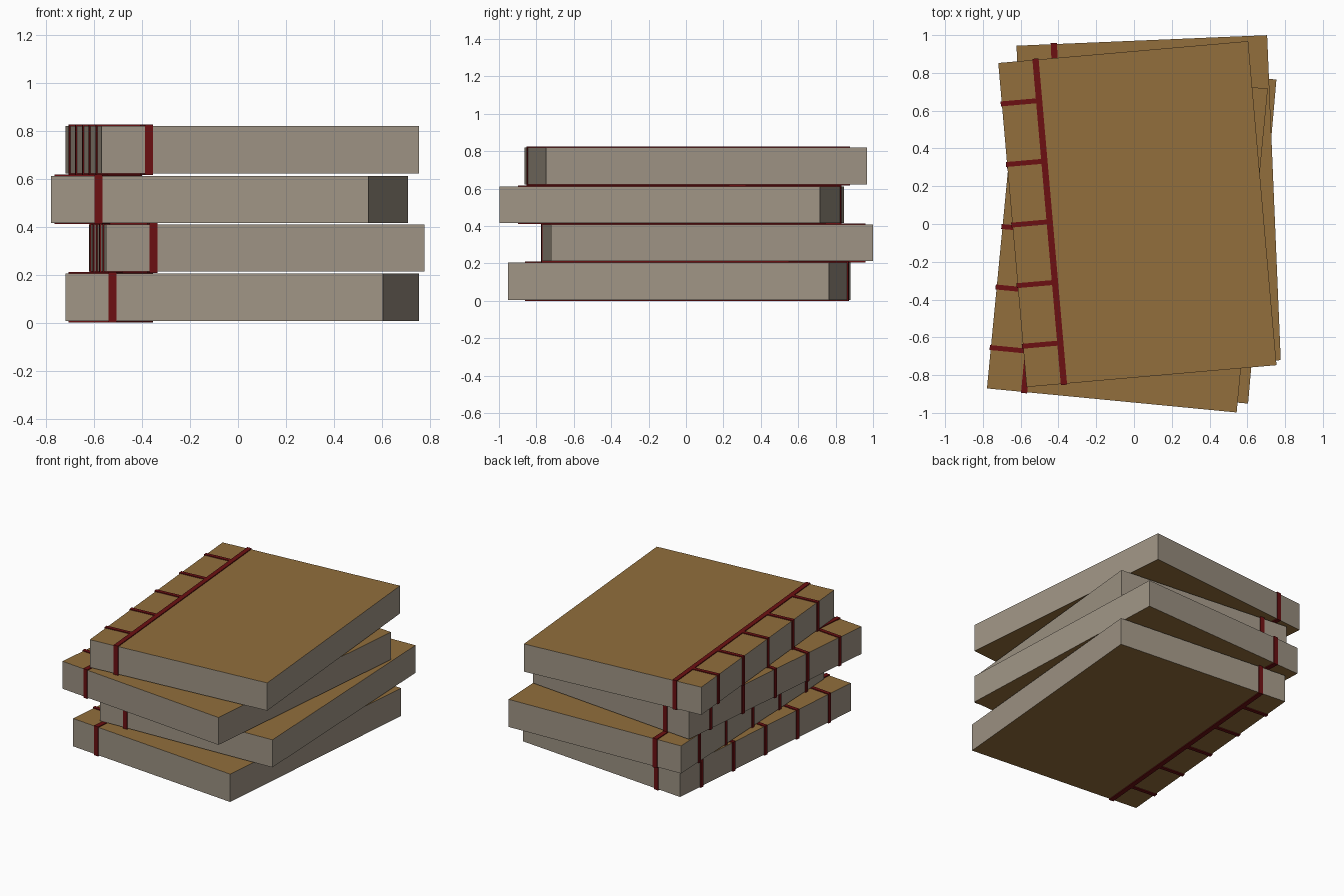
import bpy, bmesh, math
from mathutils import Matrix, Vector

if "Cube" in bpy.data.objects:
    bpy.data.objects.remove(bpy.data.objects["Cube"])


def material(name, rgb):
    m = bpy.data.materials.new(name)
    m.diffuse_color = (*rgb, 1)
    m.use_nodes = True
    m.node_tree.nodes["Principled BSDF"].inputs["Base Color"].default_value = m.diffuse_color
    return m


COVER = material("brown cover", (0.287, 0.156, 0.045))
PAGES = material("grey pages", (0.35, 0.30, 0.235))
THREAD = material("red thread", (0.15, 0.005, 0.006))

W, D = 1.328, 1.722      # book width and depth
HX, HY = W / 2, D / 2
T = 0.006                # thread thickness
LINE_X = -HX + 0.198     # long thread position
LINE_W, STITCH_W = 0.033, 0.026


def add_box(bm, lo, hi):
    lo, hi = Vector(lo), Vector(hi)
    size = hi - lo
    mat = Matrix.Translation((lo + hi) / 2) @ Matrix.Diagonal((*size, 1))
    bmesh.ops.create_cube(bm, size=1, matrix=mat)


def finish(bm, name, mats, place):
    mesh = bpy.data.meshes.new(name)
    bm.to_mesh(mesh)
    bm.free()
    for m in mats:
        mesh.materials.append(m)
    ob = bpy.data.objects.new(name, mesh)
    ob.matrix_world = place
    bpy.context.collection.objects.link(ob)


def book(i, x, y, z0, z1, angle):
    place = Matrix.Translation((x, y, 0)) @ Matrix.Rotation(math.radians(angle), 4, 'Z')

    # page block with brown top and bottom covers
    bm = bmesh.new()
    add_box(bm, (-HX, -HY, z0), (HX, HY, z1))
    bm.normal_update()
    for f in bm.faces:
        f.material_index = 0 if abs(f.normal.z) > 0.5 else 1
    finish(bm, f"book_{i}", [COVER, PAGES], place)

    # long thread looped round the book beside the spine
    bm = bmesh.new()
    a, b = LINE_X - LINE_W / 2, LINE_X + LINE_W / 2
    for lo, hi in ((z0 - T, z0), (z1, z1 + T)):
        add_box(bm, (a, -HY - T, lo), (b, HY + T, hi))
    for lo, hi in ((-HY - T, -HY), (HY, HY + T)):
        add_box(bm, (a, lo, z0), (b, hi, z1))
    finish(bm, f"long_thread_{i}", [THREAD], place)

    # five stitches wrapped over the spine
    bm = bmesh.new()
    for k in range(-2, 3):
        c, d = k * 0.322 - STITCH_W / 2, k * 0.322 + STITCH_W / 2
        for lo, hi in ((z0 - T, z0), (z1, z1 + T)):
            add_box(bm, (-HX - T, c, lo), (a, d, hi))
        add_box(bm, (-HX - T, c, z0), (-HX, d, z1))
    finish(bm, f"spine_stitches_{i}", [THREAD], place)


# stack of four twisted books, bottom to top
book(1, 0.0175, -0.035, 0.006, 0.205, -5.0)
book(2, 0.0775, 0.1115, 0.212, 0.409, 2.4)
book(3, -0.035, -0.077, 0.416, 0.612, -5.5)
book(4, 0.018, 0.0525, 0.622, 0.820, 5.0)
